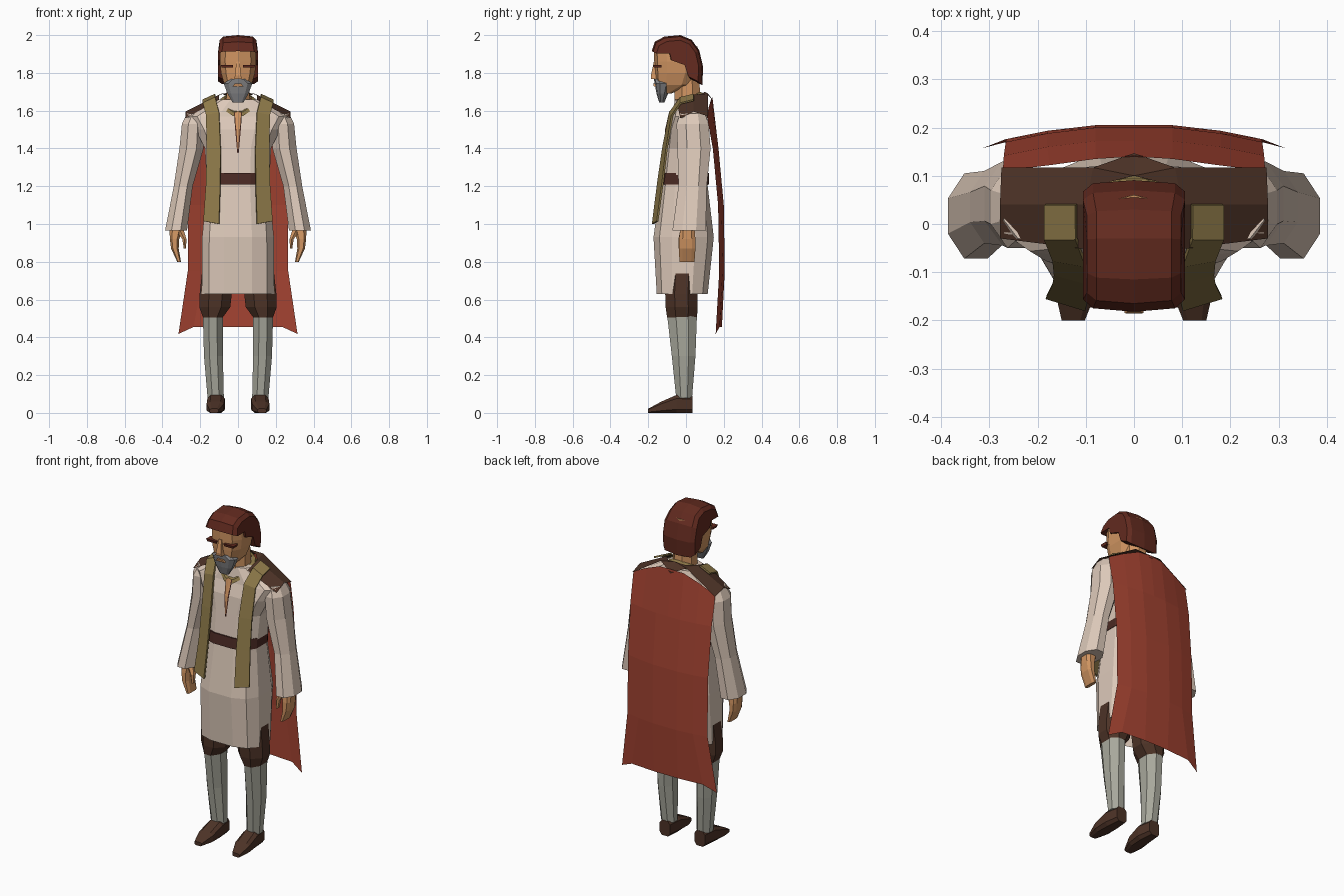
import bpy, math


def mat(name, r, g, b):
    m = bpy.data.materials.new(name)
    m.diffuse_color = tuple((v / 255) ** 2.2 for v in (r, g, b)) + (1,)
    return m


LINEN = mat("linen", 220, 200, 184)
RED = mat("red_cloth", 160, 68, 52)
HAIR = mat("hair_brown", 98, 46, 36)
BROWN = mat("dark_brown", 78, 54, 43)
OLIVE = mat("olive", 140, 120, 74)
SKIN = mat("skin", 208, 148, 98)
CLOTH = mat("grey_cloth", 166, 166, 154)
BEARD = mat("beard_grey", 132, 132, 134)
BELT = mat("belt_leather", 76, 46, 40)


def make(name, verts, faces, m, mirror=False, thick=0):
    me = bpy.data.meshes.new(name)
    me.from_pydata(verts, [], faces)
    ob = bpy.data.objects.new(name, me)
    bpy.context.collection.objects.link(ob)
    me.materials.append(m)
    if thick:
        s = ob.modifiers.new("thickness", 'SOLIDIFY')
        s.thickness, s.offset = thick, 0
    if mirror:
        ob.modifiers.new("mirror", 'MIRROR').use_mirror_merge = not thick
    return ob


def loft(name, rings, m, mirror=False, caps=(True, True)):
    n, k = len(rings[0]), len(rings)
    faces = [(i * n + j, i * n + (j + 1) % n, (i + 1) * n + (j + 1) % n, (i + 1) * n + j)
             for i in range(k - 1) for j in range(n)]
    if caps[0]:
        faces.append(tuple(reversed(range(n))))
    if caps[1]:
        faces.append(tuple(range((k - 1) * n, k * n)))
    return make(name, [p for r in rings for p in r], faces, m, mirror)


def unit(n, p):
    # superellipse outline, stretched to touch +-1
    pts = []
    for i in range(n):
        a = 2 * math.pi * (i + .5) / n
        c, s = math.cos(a), math.sin(a)
        pts.append((math.copysign(abs(c) ** (2 / p), c), math.copysign(abs(s) ** (2 / p), s)))
    mx = max(abs(x) for x, _ in pts)
    my = max(abs(y) for _, y in pts)
    return [(x / mx, y / my) for x, y in pts]


def body(name, rows, m, n=8, p=2, **kw):
    # rows: z, centre x, half width, front y, back y
    u = unit(n, p)
    return loft(name, [[(cx + x * rx, (y0 + y1) / 2 + y * (y1 - y0) / 2, z) for x, y in u]
                       for z, cx, rx, y0, y1 in rows], m, **kw)


def sheet(name, rows, m, mirror=True, thick=0):
    n = len(rows[0])
    faces = [(i * n + j, i * n + j + 1, (i + 1) * n + j + 1, (i + 1) * n + j)
             for i in range(len(rows) - 1) for j in range(n - 1)]
    return make(name, [p for r in rows for p in r], faces, m, mirror, thick)


# tunic and belt
body("tunic", [(.63, 0, .192, -.155, .115), (.93, 0, .19, -.172, .147), (1.2, 0, .165, -.135, .115),
               (1.4, 0, .175, -.112, .12), (1.5, 0, .225, -.1, .12), (1.57, 0, .27, -.075, .11),
               (1.66, 0, .1, -.058, .1)], LINEN, n=12, p=2.8, caps=(False, True))
body("belt", [(1.21, 0, .168, -.143, .121), (1.27, 0, .168, -.135, .121)], BELT, n=12, p=2.8)

# sleeves and hands
body("sleeve", [(.965, .328, .058, -.072, .105), (1.2, .29, .05, -.04, .11), (1.4, .246, .064, -.045, .13),
                (1.53, .238, .059, -.05, .12), (1.585, .22, .05, -.03, .1)], LINEN, mirror=True)
body("hand", [(.8, .312, .01, -.035, .045), (.87, .334, .02, -.037, .05), (.92, .336, .025, -.037, .05),
              (.98, .328, .034, -.03, .045)], SKIN, p=3, mirror=True)
body("thumb", [(.87, .281, .006, -.04, -.01), (.92, .284, .011, -.04, .0), (.97, .31, .022, -.03, .02)],
     SKIN, n=6, mirror=True)

# legs, knee breeches, shoes
body("stocking", [(.08, .118, .043, -.052, .032), (.3, .13, .05, -.075, .05), (.52, .133, .053, -.1, .058)],
     CLOTH, mirror=True)
body("breeches", [(.505, .133, .052, -.1, .058), (.56, .123, .082, -.108, .062), (.63, .118, .085, -.11, .06),
                  (.85, .09, .089, -.1, .07)], BROWN, mirror=True)
u8 = unit(8, 3.5)
loft("shoe", [[(cx + a * rx, y, z1 / 2 + b * z1 / 2) for a, b in u8]
              for y, cx, rx, z1 in [(.035, .116, .034, .09), (-.05, .116, .046, .095),
                                    (-.13, .12, .046, .06), (-.2, .126, .024, .022)]], BROWN, mirror=True)

# cape hanging from the shoulders
rows = [[(0, .14, 1.67), (.08, .135, 1.665), (.175, .122, 1.625), (.272, .11, 1.575)]]
for z, w, yc, ye in [(1.4, .27, .172, .142), (1.1, .266, .2, .17), (.75, .266, .205, .176)]:
    rows.append([(0, yc, z), (.08, yc, z), (.18, yc * .6 + ye * .4, z), (w, ye, z)])
rows.append([(0, .19, .455), (.08, .19, .455), (.235, .178, .455), (.315, .157, .418)])
sheet("cape", rows, RED)

# shoulder mantle with a pointed back
sheet("mantle", [[(.278, -.03, 1.56), (.278, .04, 1.595), (.275, .117, 1.57)],
                 [(.1, -.052, 1.658), (.1, .04, 1.685), (.085, .117, 1.69)]], BROWN)
make("mantle_back", [(0, .1, 1.7), (.06, .085, 1.69), (.1, .04, 1.685), (.085, .117, 1.69), (0, .147, 1.65)],
     [(0, 1, 2, 3), (0, 3, 4)], BROWN, mirror=True)

# stole strips over the shoulders
sheet("stole", [[(a, y, z), (b, y + dy, z - dz)] for a, b, y, dy, z, dz in
                [(.12, .185, .04, 0, 1.685, .03), (.12, .185, -.03, 0, 1.668, .03),
                 (.1, .168, -.085, .012, 1.59, .015), (.092, .165, -.122, .02, 1.4, 0),
                 (.093, .168, -.148, .025, 1.22, 0), (.1, .182, -.176, .025, 1.0, -.015)]],
      OLIVE, thick=.01)

# collar and neck slit
uc = unit(12, 2)
loft("collar", [[(x * r, .005 + y * q, zc + y * .04 - (.02 if y < -.9 else 0)) for x, y in uc]
                for r, q, zc in [(.1, .095, 1.632), (.092, .088, 1.652), (.07, .07, 1.66)]],
     OLIVE, caps=(False, False))
make("neck_slit", [(0, -.088, 1.6), (.016, -.088, 1.59), (.011, -.108, 1.5), (0, -.111, 1.5), (0, -.118, 1.38)],
     [(0, 1, 2, 3), (3, 2, 4)], SKIN, mirror=True)
sheet("slit_edge", [[(.015, -.087, 1.59), (.021, -.085, 1.59)], [(.009, -.109, 1.5), (.015, -.107, 1.5)],
                    [(0, -.119, 1.38), (.004, -.118, 1.375)]], BELT)

# neck and head
body("neck", [(1.6, 0, .065, -.06, .08), (1.77, 0, .058, -.06, .07)], SKIN)
body("head", [(1.69, 0, .04, -.145, -.08), (1.735, 0, .072, -.158, .03), (1.8, 0, .09, -.165, .06),
              (1.86, 0, .096, -.168, .07), (1.94, 0, .093, -.17, .06)], SKIN, n=10, p=2.8)
body("beard", [(1.643, 0, .028, -.142, -.115), (1.69, 0, .056, -.156, -.095), (1.745, 0, .076, -.166, -.075),
               (1.768, 0, .04, -.17, -.1)], BEARD, n=10, p=2.4)
body("mouth", [(1.727, 0, .03, -.17, -.14), (1.743, 0, .018, -.174, -.14)], SKIN, n=4, p=4)
body("nose", [(1.768, 0, .02, -.184, -.15), (1.785, 0, .016, -.186, -.15), (1.86, 0, .009, -.17, -.15)],
     SKIN, n=4, p=4)
body("brow", [(1.828, .056, .03, -.17, -.13), (1.843, .058, .033, -.173, -.13)], HAIR, n=4, p=4, mirror=True)

# hair: side profile (y, z) lofted across the width, pulled in at the temples
prof = [(-.182, 1.915), (-.165, 1.965), (-.115, 1.992), (-.03, 2.0), (.03, 1.975), (.07, 1.92), (.091, 1.83),
        (.086, 1.735), (.025, 1.765), (.0, 1.84), (-.085, 1.87), (-.095, 1.915)]
hair = []
for x, s in [(-.106, .82), (-.085, .95), (0, 1), (.085, .95), (.106, .82)]:
    hair.append([(x * (.92 if z > 1.95 else 1), -.04 + (y + .04) * s, 1.85 + (z - 1.85) * s)
                 for y, z in prof])
loft("hair", hair, HAIR)
